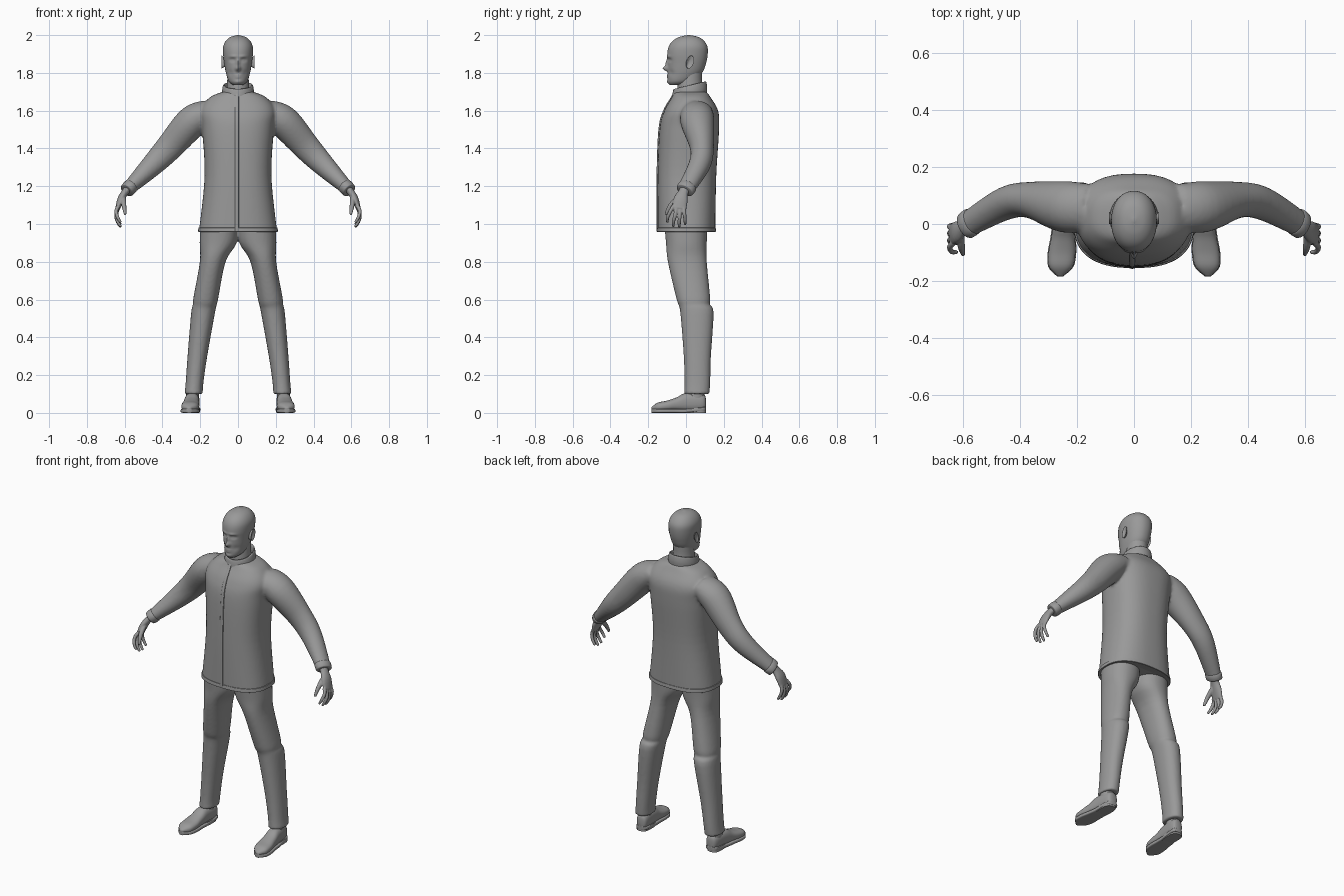
import bpy, bmesh
from math import cos, sin, pi, exp, copysign
from mathutils import Vector

cube = bpy.data.objects.get("Cube")
if cube:
    bpy.data.objects.remove(cube)

shade = 0.32
grey = bpy.data.materials.new("plain grey")
grey.use_nodes = True
grey.diffuse_color = (shade, shade, shade, 1)
grey.node_tree.nodes["Principled BSDF"].inputs["Base Color"].default_value = grey.diffuse_color

X, Y, Z = Vector((1, 0, 0)), Vector((0, 1, 0)), Vector((0, 0, 1))
SIDES = {"left": 1, "right": -1}


def smooth_keys(keys, steps):
    """Catmull-Rom interpolation of key tuples."""
    keys = [Vector(key) for key in keys]
    rows = []
    for i, (start, end) in enumerate(zip(keys, keys[1:])):
        before = keys[max(i - 1, 0)]
        after = keys[min(i + 2, len(keys) - 1)]
        leave, arrive = (end - before) / 2, (after - start) / 2
        for step in range(steps):
            t = step / steps
            ease = t * t * (3 - 2 * t)
            rows.append(start.lerp(end, ease) + leave * t * (1 - t) ** 2 - arrive * t * t * (1 - t))
    return rows + [keys[-1]]


def loft(bm, keys, axes=None, side=1, segments=32, power=2.0, steps=4, cap=True):
    """Skin rounded rings; each key is x, y, z and two radii."""
    rows = smooth_keys(keys, steps)
    centres = [Vector(row[:3]) for row in rows]
    rings = []
    for i, (centre, row) in enumerate(zip(centres, rows)):
        if axes:
            u, v = axes
        else:
            ahead = centres[min(i + 1, len(rows) - 1)]
            behind = centres[max(i - 1, 0)]
            tangent = (ahead - behind).normalized()
            u = tangent.cross(Y).normalized()
            v = u.cross(tangent)
        ring = []
        for k in range(segments):
            angle = 2 * pi * k / segments
            c, s = (copysign(abs(q) ** (2 / power), q) for q in (cos(angle), sin(angle)))
            point = centre + u * c * row[3] + v * s * row[4]
            ring.append(bm.verts.new((point.x * side, point.y, point.z)))
        rings.append(ring)
    for lower, upper in zip(rings, rings[1:]):
        for k in range(segments):
            bm.faces.new((lower[k - 1], lower[k], upper[k], upper[k - 1]))
    if cap:
        bm.faces.new(rings[0])
        bm.faces.new(rings[-1])


def finish(bm, name, voxel=0, smoothing=0):
    """Make the object; a voxel size melts overlapping lofts into one skin."""
    bmesh.ops.recalc_face_normals(bm, faces=bm.faces)
    mesh = bpy.data.meshes.new(name)
    bm.to_mesh(mesh)
    bm.free()
    mesh.materials.append(grey)
    ob = bpy.data.objects.new(name, mesh)
    bpy.context.collection.objects.link(ob)
    bpy.ops.object.select_all(action='DESELECT')
    ob.select_set(True)
    bpy.context.view_layer.objects.active = ob
    bpy.ops.object.shade_smooth_by_angle(angle=0.9)
    if voxel:
        blend = ob.modifiers.new("blend", 'REMESH')
        blend.mode, blend.voxel_size, blend.use_smooth_shade = 'VOXEL', voxel, True
        soften = ob.modifiers.new("soften", 'SMOOTH')
        soften.factor, soften.iterations = 0.5, smoothing


def part(name, keys, **options):
    bm = bmesh.new()
    loft(bm, keys, **options)
    finish(bm, name)


def upright(rows):
    """Turn height, half width, front y, back y into ring keys."""
    return [(0, (front + back) / 2, z, width, (back - front) / 2) for z, width, front, back in rows]


# Jacket: body and both sleeves blended into one surface
body = [(.96, .207, -.15, .155), (1.25, .177, -.15, .16), (1.5, .19, -.14, .175),
        (1.6, .2, -.115, .17), (1.67, .15, -.075, .13), (1.7, .08, -.06, .11)]
sleeve = [(.15, .06, 1.6, .06, .08), (.24, .06, 1.545, .084, .09), (.36, .084, 1.41, .073, .064),
          (.45, .072, 1.315, .06, .058), (.58, 0, 1.187, .036, .046)]
bm = bmesh.new()
loft(bm, upright(body), axes=(X, Y), segments=64, power=2.5, steps=6)
for side in SIDES.values():
    loft(bm, sleeve, side=side, segments=40, steps=6)
finish(bm, "jacket", voxel=.009, smoothing=5)

# Jacket hem and cuffs: thin bands with rounded lips
bottom = upright(body)[0]
part("jacket_hem", [(0, bottom[1], bottom[2] + rise, bottom[3] + grow, bottom[4] + grow)
                    for rise, grow in ((0, 0), (0, .004), (.02, .002), (.02, -.004))],
     axes=(X, Y), segments=64, power=2.5, steps=2)
wrist = Vector(sleeve[-1])
along = Vector((.7, -.5, -.7, 0, 0))
swell = Vector((0, 0, 0, 1, 1))
for word, side in SIDES.items():
    part(word + "_cuff", [wrist + along * reach + swell * grow
                          for reach, grow in ((-.02, 0), (-.015, .004), (.01, .003), (.015, -.002))],
         side=side, steps=2)

# Front placket down the closing edge, and a tilted stand-up collar
part("front_placket", [(-.006, front, z, .01, .006) for z, width, front, back in body],
     axes=(X, Y), segments=12, power=4, steps=6)
tilt = Vector((0, 1, .24)).normalized()
part("collar", [(0, .02, 1.7 + rise, .08 + grow, .09 + grow) for rise, grow in
                ((-.025, .004), (0, .005), (.03, 0), (.035, -.005), (.03, -.01), (0, -.012))],
     axes=(X, tilt), segments=48, steps=3, cap=False)

# Trousers: two tapering legs that merge at the seat, creased behind the knee
leg = [(.1, 0, 1, .1, .115), (.105, .002, .9, .098, .108), (.134, .007, .8, .068, .103),
       (.17, .038, .61, .066, .09), (.175, .042, .575, .063, .083), (.185, .058, .53, .063, .088),
       (.215, .06, .3, .052, .072), (.23, .06, .16, .047, .068), (.235, .057, .1, .048, .067)]
bm = bmesh.new()
for side in SIDES.values():
    loft(bm, leg, axes=(X, Y), side=side, segments=40, power=2.2)
finish(bm, "trousers", voxel=.008, smoothing=4)

# Shoes: upper, ankle, sole and heel, toes turned slightly outward
upper = [(.106, .05, .01, .02), (.09, .055, .033, .045), (0, .056, .039, .049),
         (-.05, .046, .042, .036), (-.1, .037, .047, .028), (-.15, .031, .041, .023),
         (-.183, .024, .008, .006)]


def foot_x(y):
    return .244 - y * .08


for word, side in SIDES.items():
    part(word + "_shoe", [(foot_x(y), y, z, wide, tall) for y, z, wide, tall in upper],
         axes=(X, Z), side=side, power=2.4)
    part(word + "_sole", [(foot_x(y), y, .011 + max(y, 0) * .1, wide + .003, .011)
                          for y, z, wide, tall in upper],
         axes=(X, Z), side=side, power=5)
    part(word + "_heel", [(foot_x(.04), .042, z, .037, .063) for z in (0, .026)],
         axes=(X, Y), side=side, power=3, steps=1)
    part(word + "_ankle", [(foot_x(.05), .052, z, .034, .045) for z in (.07, .14)],
         axes=(X, Y), side=side)

# Hands: palm, four curled fingers and a thumb
palm = [(.575, 0, 1.195, .022, .028), (.598, -.014, 1.168, .019, .027),
        (.62, -.028, 1.13, .019, .038), (.638, -.036, 1.08, .012, .038)]
thumb = [(.608, -.03, 1.148, .014, .014), (.604, -.08, 1.1, .013, .013), (.597, -.107, 1.05, .007, .008)]
for word, side in SIDES.items():
    bm = bmesh.new()
    loft(bm, palm, side=side, segments=24)
    loft(bm, thumb, side=side, segments=12)
    for finger in range(4):
        spread = finger - 1.7
        base, tip = -.036 + spread * .018, -.045 + spread * .031
        low = .982 + spread ** 2 * .009
        loft(bm, [(.633, base, 1.095, .011, .01), (.645, (base + tip) / 2, low + .06, .01, .01),
                  (.636, tip, low + .025, .009, .009), (.62, tip, low, .007, .007)],
             side=side, segments=12)
    finish(bm, word + "_hand", voxel=.004, smoothing=2)

# Neck
part("neck", upright([(1.66, .066, -.045, .1), (1.74, .058, -.045, .085), (1.8, .056, -.03, .085)]),
     axes=(X, Y))

# Head: lofted skull whose face is pressed in and pulled out
skull = [(1.735, .025, -.085, -.01), (1.755, .049, -.095, .035), (1.8, .064, -.096, .085),
         (1.85, .073, -.096, .106), (1.9, .079, -.099, .115), (1.94, .078, -.091, .113),
         (1.97, .064, -.07, .095), (1.99, .04, -.036, .066), (2, .005, .008, .02)]
bm = bmesh.new()
loft(bm, upright(skull), axes=(X, Y), segments=96, power=2.15, steps=9)


def press(z, wide, tall, depth, x=0):
    """Push a soft oval of the face back, or pull it forward, on both halves."""
    for v in bm.verts:
        if v.co.y < -.02:
            across, up = (abs(v.co.x) - x) / wide, (v.co.z - z) / tall
            v.co.y += depth * exp(-across ** 2 - up ** 2)


press(z=1.823, wide=.013, tall=.013, depth=-.026)          # nose tip
press(z=1.85, wide=.009, tall=.02, depth=-.012)            # nose bridge
press(x=.03, z=1.868, wide=.015, tall=.009, depth=.011)    # eye sockets
press(x=.03, z=1.867, wide=.009, tall=.005, depth=-.006)   # eyelids
press(x=.025, z=1.887, wide=.02, tall=.006, depth=-.006)   # brows
press(z=1.787, wide=.018, tall=.004, depth=-.006)          # upper lip
press(z=1.776, wide=.015, tall=.004, depth=-.006)          # lower lip
press(z=1.752, wide=.018, tall=.01, depth=-.006)           # chin
press(x=.04, z=1.8, wide=.014, tall=.016, depth=.005)      # cheeks
finish(bm, "head")

# Ears: a raised rim around a hollow
ear_up = Vector((0, .2, 1)).normalized()
for word, side in SIDES.items():
    part(word + "_ear", [(.07, .012, 1.855, .022, .012), (.085, .02, 1.857, .034, .019),
                         (.088, .022, 1.857, .032, .018), (.081, .018, 1.856, .012, .006)],
         axes=(ear_up, Y), side=side, segments=24, steps=3)
